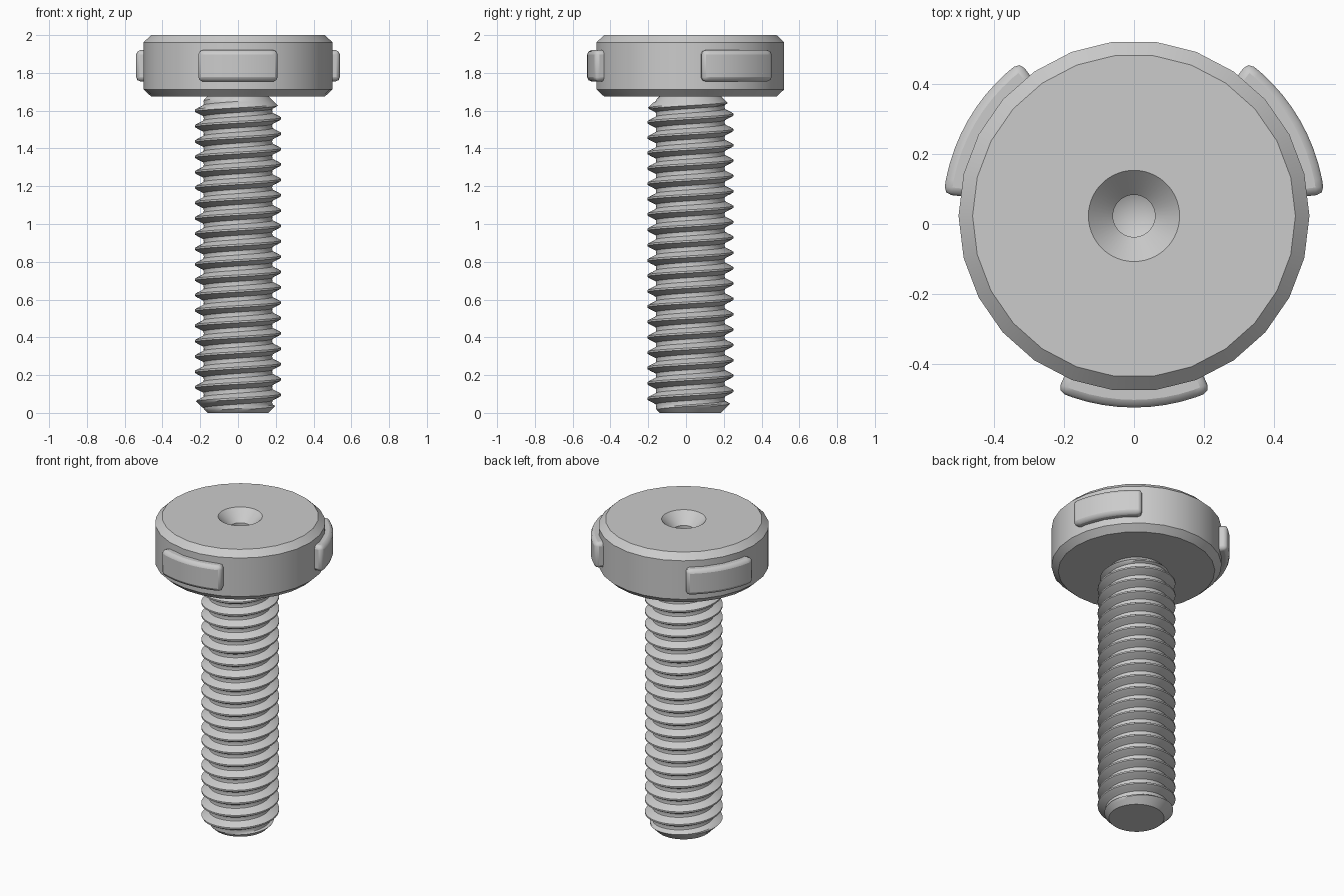
import bpy, bmesh, math

if "Cube" in bpy.data.objects:
    bpy.data.objects.remove(bpy.data.objects["Cube"], do_unlink=True)

AXIS_Y = 0.023          # screw axis offset
HEAD_Z = 1.675          # underside of the head

steel = bpy.data.materials.new("grey steel")
steel.use_nodes = True
GREY = (0.6, 0.6, 0.6, 1)
steel.diffuse_color = GREY
steel.node_tree.nodes["Principled BSDF"].inputs["Base Color"].default_value = GREY


def finish(bm, name, angle):
    """Turn a bmesh into a shaded object on the screw axis."""
    bmesh.ops.recalc_face_normals(bm, faces=bm.faces)
    mesh = bpy.data.meshes.new(name)
    bm.to_mesh(mesh)
    bm.free()
    mesh.materials.append(steel)
    obj = bpy.data.objects.new(name, mesh)
    bpy.context.collection.objects.link(obj)
    obj.location.y = AXIS_Y
    bpy.ops.object.select_all(action='DESELECT')
    obj.select_set(True)
    bpy.context.view_layer.objects.active = obj
    bpy.ops.object.shade_smooth_by_angle(angle=math.radians(angle))
    return obj


def make_head():
    """Chamfered 26-sided disc with a round countersunk centre hole."""
    sides = 26
    # radius, height, round section (True) or 26-sided (False)
    profile = [(0.46, HEAD_Z, False), (0.5, 1.712, False), (0.5, 1.962, False),
               (0.46, 2.0, False), (0.13, 2.0, True), (0.06, 1.93, True),
               (0.06, 1.86, True)]
    bm = bmesh.new()
    n = sides * 2
    rings = []
    for r, z, is_round in profile:
        ring = []
        for i in range(n):
            # odd points sit on the middle of each flat side
            k = r if is_round or i % 2 == 0 else r * math.cos(math.pi / sides)
            a = 2 * math.pi * i / n
            ring.append(bm.verts.new((k * math.cos(a), k * math.sin(a), z)))
        rings.append(ring)
    for low, high in zip(rings, rings[1:]):
        for i in range(n):
            j = (i + 1) % n
            bm.faces.new((low[i], low[j], high[j], high[i]))
    bm.faces.new(rings[0])
    tip = bm.verts.new((0, 0, 1.83))
    for i in range(n):
        bm.faces.new((rings[-1][i], rings[-1][(i + 1) % n], tip))
    return finish(bm, "head", 25)


def make_pad(name, centre):
    """Curved grip pad on the rim, centred on the given angle in degrees."""
    bm = bmesh.new()
    steps, half = 10, 23.5
    sections = []
    for i in range(steps + 1):
        a = math.radians(centre - half + 2 * half * i / steps)
        sections.append([bm.verts.new((r * math.cos(a), r * math.sin(a), z))
                         for r, z in ((0.46, 1.755), (0.546, 1.755),
                                      (0.546, 1.92), (0.46, 1.92))])
    for s, t in zip(sections, sections[1:]):
        for i in range(4):
            j = (i + 1) % 4
            bm.faces.new((s[i], s[j], t[j], t[i]))
    bm.faces.new(sections[0])
    bm.faces.new(sections[-1])
    obj = finish(bm, name, 35)
    bevel = obj.modifiers.new("rounded edges", 'BEVEL')
    bevel.width = 0.022
    bevel.segments = 2
    bevel.limit_method = 'ANGLE'
    bevel.angle_limit = math.radians(40)
    return obj


def make_thread():
    """Right-hand helical thread with 45 degree tapers at both ends."""
    pitch, crest, root, end_r = 0.0813, 0.228, 0.181, 0.162
    top = HEAD_Z + 0.002
    segs, turns = 64, 24
    # fraction of the pitch, height between root (0) and crest (1)
    profile = [(-0.06, 1), (0.06, 1), (0.16, 0.72), (0.26, 0.36), (0.36, 0.04),
               (0.5, 0), (0.64, 0.04), (0.74, 0.36), (0.84, 0.72)]
    p = len(profile)
    start = 0.055 - 2.5 * pitch     # crest height at angle zero
    bm = bmesh.new()
    columns = []
    for i in range(segs):
        a = 2 * math.pi * i / segs
        column = []
        for turn in range(turns):
            for f, h in profile:
                z = start + pitch * (turn + f + i / segs)
                z = min(max(z, 0), top)
                r = min(root + (crest - root) * h, end_r + z, end_r + top - z)
                column.append(bm.verts.new((r * math.cos(a), r * math.sin(a), z)))
        columns.append(column)
    for i in range(segs):
        # the last column joins the first one turn further up
        shift = p if i == segs - 1 else 0
        a, b = columns[i], columns[(i + 1) % segs]
        for j in range(len(a) - 1 - shift):
            bm.faces.new((a[j], b[j + shift], b[j + 1 + shift], a[j + 1]))
    bmesh.ops.remove_doubles(bm, verts=bm.verts, dist=0.0003)
    loose = [v for v in bm.verts if not v.link_faces]
    bmesh.ops.delete(bm, geom=loose, context='VERTS')
    # flat end caps
    rims = [e for e in bm.edges if e.is_boundary]
    bmesh.ops.holes_fill(bm, edges=rims, sides=0)
    return finish(bm, "threaded_shaft", 30)


make_head()
for pad_name, pad_angle in (("front_pad", -90), ("left_pad", 30), ("right_pad", 150)):
    make_pad(pad_name, pad_angle)
make_thread()
